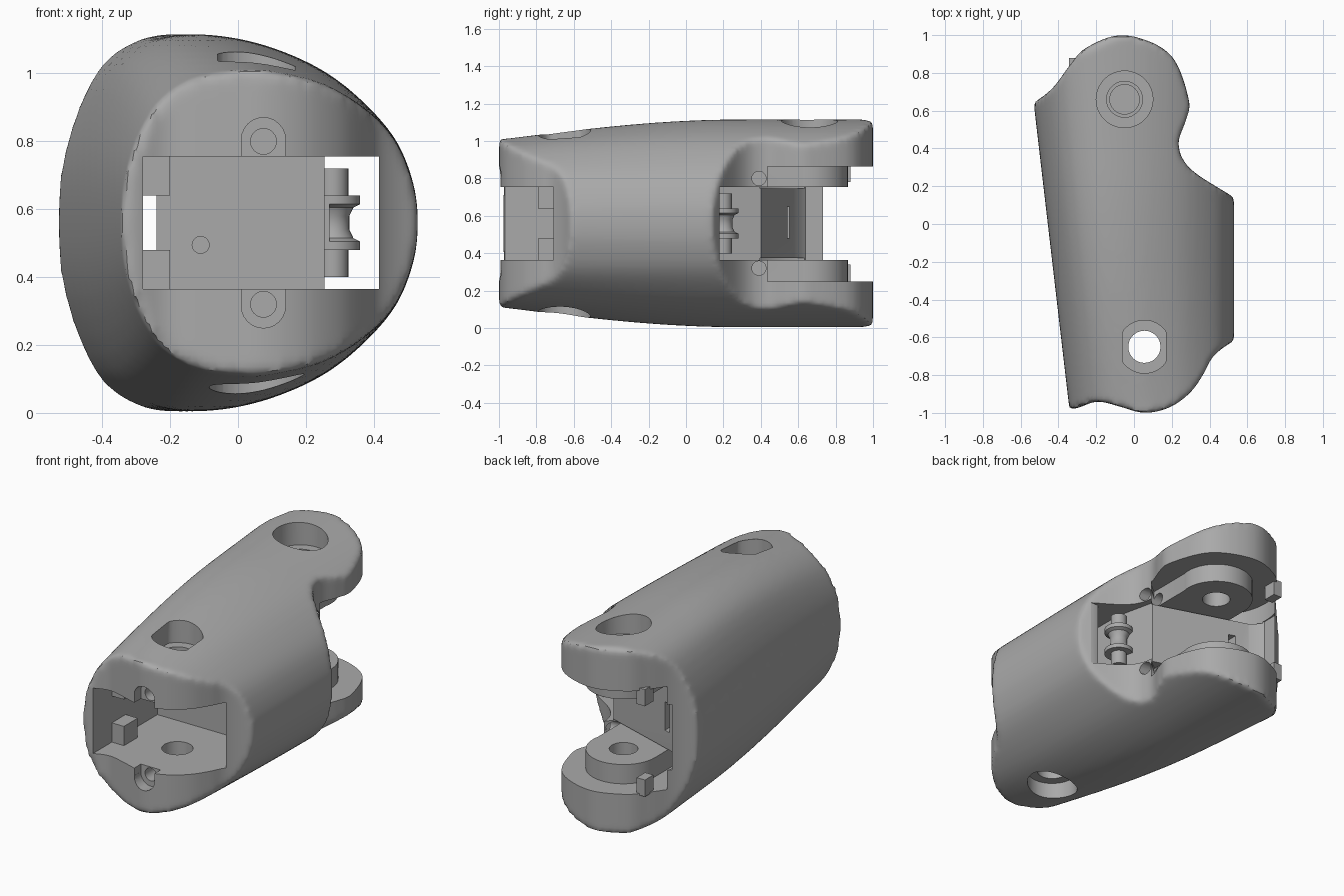
import bpy, bmesh, math
from mathutils import Vector, Matrix

if "Cube" in bpy.data.objects:
    bpy.data.objects.remove(bpy.data.objects["Cube"], do_unlink=True)

grey = bpy.data.materials.new("plain grey")
grey.use_nodes = True
grey.diffuse_color = (0.4, 0.4, 0.4, 1)
for node in grey.node_tree.nodes:
    if node.type == 'BSDF_PRINCIPLED':
        node.inputs["Base Color"].default_value = (0.4, 0.4, 0.4, 1)

MID = 0.56               # height of the mirror plane
FRONT = (0.055, -0.65)   # front pivot
BACK = (-0.05, 0.66)     # back pivot


def make(name, bm):
    bmesh.ops.recalc_face_normals(bm, faces=bm.faces)
    mesh = bpy.data.meshes.new(name)
    bm.to_mesh(mesh)
    bm.free()
    obj = bpy.data.objects.new(name, mesh)
    mesh.materials.append(grey)
    bpy.context.collection.objects.link(obj)
    return obj


def loft(name, rings):
    bm = bmesh.new()
    loops = [[bm.verts.new(p) for p in ring] for ring in rings]
    n = len(loops[0])
    for a, b in zip(loops, loops[1:]):
        for i in range(n):
            j = (i + 1) % n
            bm.faces.new((a[i], a[j], b[j], b[i]))
    bm.faces.new(loops[0])
    bm.faces.new(loops[-1])
    return make(name, bm)


def prism(name, pts, z0, z1):
    return loft(name, [[(x, y, z) for x, y in pts] for z in (z0, z1)])


def box(name, x0, x1, y0, y1, z0, z1):
    return prism(name, [(x0, y0), (x1, y0), (x1, y1), (x0, y1)], z0, z1)


def circle(c, r, n=48):
    return [(c[0] + r * math.cos(math.tau * i / n), c[1] + r * math.sin(math.tau * i / n))
            for i in range(n)]


def cyl(name, c, r, z0, z1):
    return prism(name, circle(c, r), z0, z1)


def rod(name, axis, c, r, a, b):
    """Cylinder along x or y; c is its centre on the other two axes."""
    if axis == 'x':
        return loft(name, [[(t, u, v) for u, v in circle(c, r, 24)] for t in (a, b)])
    return loft(name, [[(u, t, v) for u, v in circle(c, r, 24)] for t in (a, b)])


def spline(pts, steps=5, closed=False):
    """Smooth curve through a few points."""
    p = [Vector(q) for q in pts]
    n = len(p)
    out = []
    for i in range(n if closed else n - 1):
        if closed:
            a, b, c, d = (p[(i + k) % n] for k in (-1, 0, 1, 2))
        else:
            a, b, c, d = (p[min(max(i + k, 0), n - 1)] for k in (-1, 0, 1, 2))
        for s in range(steps):
            t = s / steps
            out.append(0.5 * (2 * b + (c - a) * t + (2 * a - 5 * b + 4 * c - d) * t * t
                              + (3 * b - a - 3 * c + d) * t ** 3))
    return out if closed else out + [p[-1]]


def apply(obj, mod):
    bpy.context.view_layer.objects.active = obj
    bpy.ops.object.modifier_apply(modifier=mod.name)


def combine(obj, tool, operation='DIFFERENCE', solver='MANIFOLD'):
    mod = obj.modifiers.new("combine", 'BOOLEAN')
    mod.operation, mod.solver, mod.object = operation, solver, tool
    apply(obj, mod)
    bpy.data.objects.remove(tool, do_unlink=True)


def smooth(obj, angle=35):
    bpy.ops.object.select_all(action='DESELECT')
    obj.select_set(True)
    bpy.context.view_layer.objects.active = obj
    bpy.ops.object.shade_smooth_by_angle(angle=math.radians(angle))


# Egg-shaped shell, growing from front to back
small = [(-.34, 0), (-.32, .17), (-.25, .32), (-.14, .41), (0, .445),
         (.12, .44), (.28, .39), (.44, .27), (.51, .13), (.53, 0)]
large = [(-.53, 0), (-.505, .22), (-.41, .44), (-.28, .535), (-.13, .555),
         (.08, .52), (.28, .43), (.44, .28), (.51, .14), (.53, 0)]


def section(y):
    tx = (y + 1) / 1.63
    tz = math.sin(math.pi / 2 * min(max((y + 1) / 1.3, 0), 1))
    half = [(a[0] + (b[0] - a[0]) * tx, a[1] + (b[1] - a[1]) * tz)
            for a, b in zip(small, large)]
    ring = half + [(x, -h) for x, h in half[-2:0:-1]]
    return [(x, y, MID + h) for x, h in spline(ring, 4, True)]


shell = loft("shell", [section(-1.1 + 2.2 * i / 30) for i in range(31)])

# Plan outline of the curved front and back ends
front_edge = spline([(-.7, -1.04), (-.34, -.985), (-.2, -.94), (-.08, -.965), (.055, -1.0),
                     (.19, -.97), (.3, -.89), (.37, -.79), (.42, -.7), (.53, -.62), (.7, -.57)])
back_edge = spline([(.7, .02), (.53, .14), (.3, .29), (.235, .42), (.275, .55), (.29, .66),
                    (.19, .9), (-.05, 1.0), (-.25, .935), (-.34, .84), (-.43, .72),
                    (-.535, .64), (-.7, .55)])
combine(shell, prism("outline", front_edge + back_edge, -.3, 1.5), 'INTERSECT', 'EXACT')

# Soften the rim edges
remesh = shell.modifiers.new("even", 'REMESH')
remesh.mode, remesh.voxel_size = 'VOXEL', 0.018
apply(shell, remesh)
soften = shell.modifiers.new("soften", 'SMOOTH')
soften.factor, soften.iterations = 0.5, 6
apply(shell, soften)

# Front slot, side channels and back slot
Z0, Z1 = 0.365, 0.755
combine(shell, box("front_slot", -.28, .415, -1.2, -.36, Z0, Z1))
combine(shell, box("right_channel", .255, .415, -.5, .4, Z0, Z1))
combine(shell, box("left_channel", -.28, -.24, -.5, .8, .48, .65))
combine(shell, prism("back_slot", [(.7, .18), (.25, .18), (.2, .4), (-.36, .58),
                                   (-.42, .64), (-.42, 1.2), (.7, 1.2)], Z0, Z1))

# Wider joint clearance with raised pivot bosses, above and below
for low, high, boss_low, boss_high in ((Z1 - .01, .865, Z1, .89), (.25, Z0 + .01, .23, Z0)):
    combine(shell, cyl("clearance", BACK, .365, low, high))
    combine(shell, cyl("boss", BACK, .205, boss_low, boss_high), 'UNION')
    combine(shell, box("boss_arm", -.255, .15, .25, .66, boss_low, boss_high), 'UNION')

# Front pivot hole with a flat-sided pocket above and a round one below
combine(shell, cyl("front_hole", FRONT, .085, -.2, 1.3))
flat_sided = [(min(max(x, -.06), .17), y) for x, y in circle(FRONT, .14)]
combine(shell, prism("nut_pocket", flat_sided, .93, 1.3))
combine(shell, cyl("head_pocket", FRONT, .14, -.2, .18))

# Back pivot hole, blind at the bottom
combine(shell, cyl("back_hole", BACK, .078, .15, 1.3))
combine(shell, cyl("back_pocket", BACK, .15, .98, 1.3))
combine(shell, cyl("back_step", BACK, .095, .94, 1.3))

# Small screw holes, mirrored about the middle height
for side in (1, -1):
    z = MID + side * .24
    edge = MID + side * .18
    combine(shell, rod("recess", 'y', (.075, MID + side * .245), .065, -1.1, -.93))
    combine(shell, box("recess_mouth", .01, .14, -1.1, -.93, min(z, edge), max(z, edge)))
    combine(shell, rod("front_screw", 'y', (.075, z), .038, -1.1, -.82))
    combine(shell, rod("back_screw", 'x', (.39, z), .038, .1, .5))
combine(shell, rod("cord_hole", 'y', (-.11, .495), .025, -.5, -.2))
smooth(shell)

# Stop blocks inside the front slot and nubs on the back edge
for word, z in (("lower", .42), ("upper", .7)):
    box(word + "_stop_block", -.3, -.2, -.79, -.66, z - .06, z + .06)
for word, z in (("lower", .29), ("upper", .83)):
    box(word + "_nub", -.345, -.29, .8, .88, z - .05, z + .05)

# Grooved cord roller on its pin
profile = [(.045, -.16), (.045, -.08), (.08, -.08), (.08, -.055), (.06, -.045), (.048, -.02)]
profile += [(r, -h) for r, h in reversed(profile)]
roller = loft("cord_roller", [[(x, y, MID + h) for x, y in circle((.28, .2), r, 32)]
                              for r, h in profile])
smooth(roller)
box("roller_mount", .18, .27, .12, .22, .48, .64)
